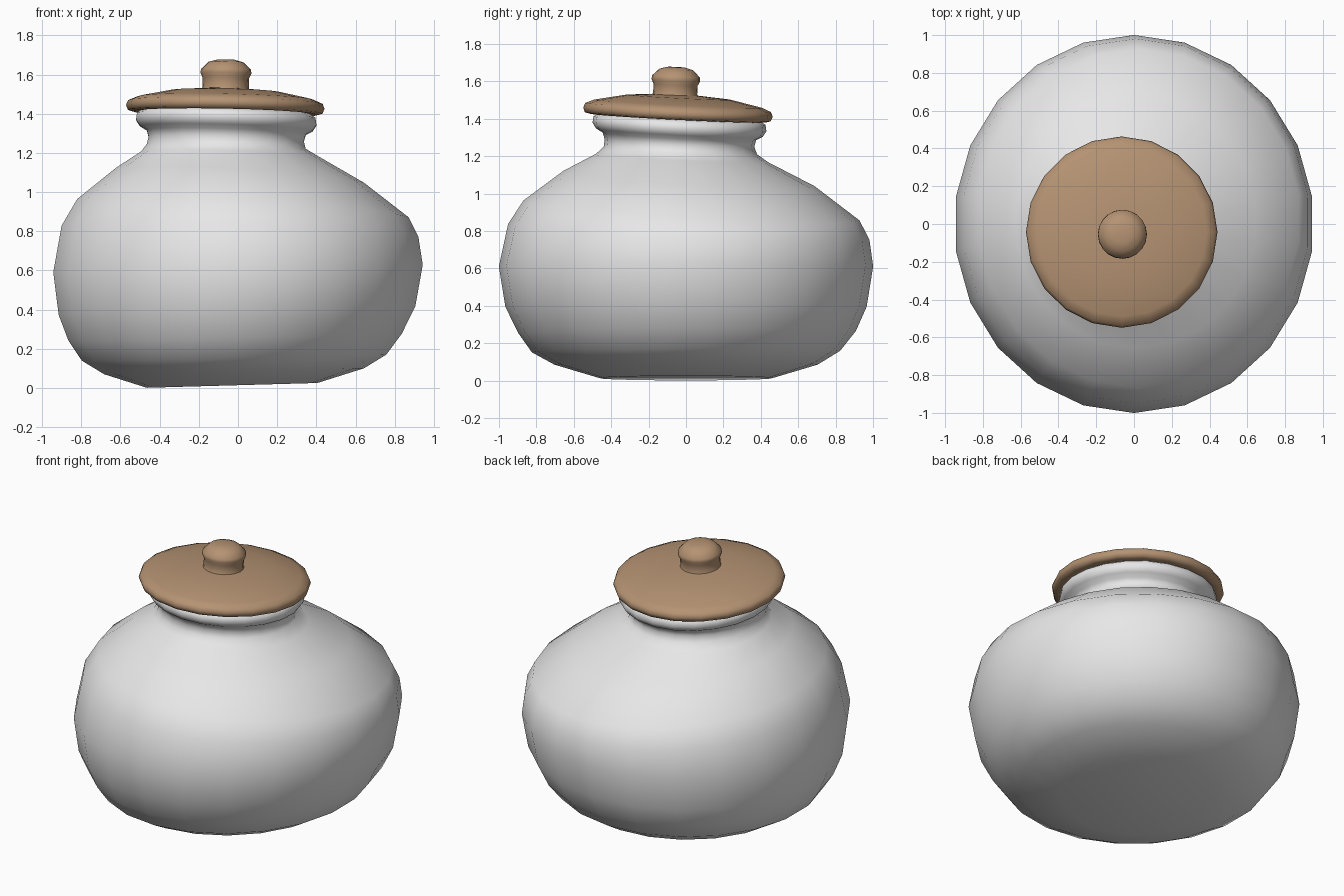
import bpy
import bmesh
import math

default = bpy.data.objects.get("Cube")
if default:
    bpy.data.objects.remove(default, do_unlink=True)


def material(name, colour):
    mat = bpy.data.materials.new(name)
    mat.use_nodes = True
    mat.diffuse_color = colour
    bsdf = mat.node_tree.nodes["Principled BSDF"]
    bsdf.inputs["Base Color"].default_value = colour
    bsdf.inputs["Roughness"].default_value = 0.6
    return mat


def loft(name, rings, sides, mat, cap_start=True, cap_end=True):
    """Skin rings of (z, radius_x, radius_y, centre_x, centre_y, slope_x, slope_y)."""
    bm = bmesh.new()
    loops = []
    for z, rx, ry, cx, cy, sx, sy in rings:
        loop = []
        for i in range(sides):
            angle = math.pi / 2 + math.tau * i / sides
            x, y = rx * math.cos(angle), ry * math.sin(angle)
            loop.append(bm.verts.new((cx + x, cy + y, z + sx * x + sy * y)))
        loops.append(loop)
    for low, high in zip(loops, loops[1:]):
        for i in range(sides):
            j = (i + 1) % sides
            bm.faces.new((low[i], low[j], high[j], high[i]))
    if cap_start:
        bm.faces.new(loops[0][::-1])
    if cap_end:
        bm.faces.new(loops[-1])
    bmesh.ops.recalc_face_normals(bm, faces=bm.faces)
    mesh = bpy.data.meshes.new(name)
    bm.to_mesh(mesh)
    bm.free()
    mesh.materials.append(mat)
    obj = bpy.data.objects.new(name, mesh)
    bpy.context.collection.objects.link(obj)
    bpy.ops.object.select_all(action="DESELECT")
    obj.select_set(True)
    bpy.context.view_layer.objects.active = obj
    bpy.ops.object.shade_smooth_by_angle(angle=math.radians(60))
    return obj


def lathe(name, profile, sides, mat):
    return loft(name, [(z, r, r, 0, 0, 0, 0) for r, z in profile], sides, mat)


clay = material("pale_grey_clay", (0.8, 0.8, 0.8, 1))
wood = material("brown_wood", (0.46, 0.29, 0.17, 1))

# Hand-thrown belly, wider from front to back: z, radius, centre x, y, slope x, y
belly = [
    (0.013, 0.44, -0.03, 0, 0.028, 0),
    (0.085, 0.67, -0.02, 0, 0.023, 0),
    (0.155, 0.785, -0.02, 0, 0.02, 0.005),
    (0.26, 0.86, -0.015, 0.005, 0.02, 0.005),
    (0.395, 0.92, -0.005, 0, 0.025, 0),
    (0.61, 0.953, 0, 0, 0.02, 0),
    (0.795, 0.92, 0.01, 0.015, -0.03, -0.045),
    (0.91, 0.855, 0.025, 0.03, -0.055, -0.06),
    (1.08, 0.64, 0.01, 0.015, -0.06, -0.06),
]
# Narrow neck and rolled lip, round and a little off centre
neck = [
    (1.19, 0.46, -0.04, -0.02),
    (1.23, 0.41, -0.06, -0.03),
    (1.27, 0.4, -0.06, -0.035),
    (1.305, 0.41, -0.06, -0.035),
    (1.325, 0.445, -0.06, -0.035),
    (1.355, 0.465, -0.06, -0.035),
    (1.39, 0.46, -0.06, -0.035),
    (1.41, 0.43, -0.06, -0.035),
    (1.4, 0.38, -0.06, -0.035),
    (1.3, 0.36, -0.06, -0.035),
]
rings = [(z, r, r * 1.05, *rest) for z, r, *rest in belly]
rings += [(z, r, r, cx, cy, -0.03, -0.05) for z, r, cx, cy in neck]
loft("jar_body", rings, 22, clay)

# Wooden lid and its knob, tipped slightly on the rim
lid = lathe("lid", [
    (0.36, -0.02), (0.47, -0.032), (0.497, -0.025), (0.507, 0),
    (0.497, 0.025), (0.45, 0.045), (0.28, 0.08), (0.12, 0.092),
], 20, wood)
knob = lathe("lid_knob", [
    (0.125, 0.08), (0.118, 0.1), (0.118, 0.145), (0.13, 0.17),
    (0.128, 0.19), (0.09, 0.228), (0.045, 0.24),
], 20, wood)
knob.location.y = -0.02
knob.parent = lid
lid.location = (-0.065, -0.043, 1.435)
lid.rotation_euler = (-0.05, 0.02, 0)
